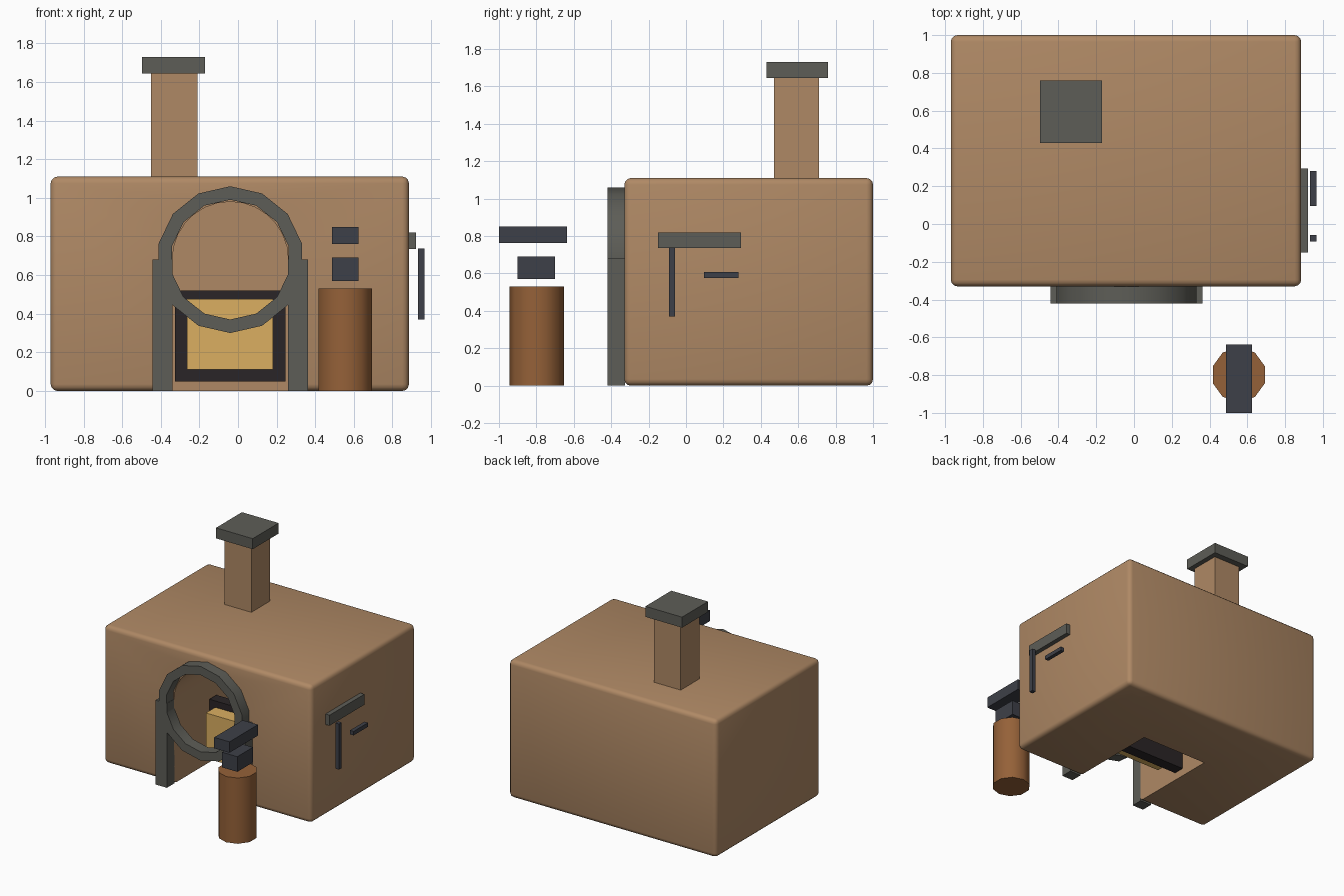
import bpy, bmesh, math

if "Cube" in bpy.data.objects:
    bpy.data.objects.remove(bpy.data.objects["Cube"])


def material(name, rgb):
    m = bpy.data.materials.new(name)
    m.diffuse_color = (*rgb, 1)
    m.use_nodes = True
    m.node_tree.nodes["Principled BSDF"].inputs["Base Color"].default_value = m.diffuse_color
    return m


BRICK = material("brick", (0.43, 0.25, 0.13))
STONE = material("stone", (0.11, 0.11, 0.095))
SOOT = material("soot", (0.023, 0.018, 0.02))
GLOW = material("glow", (0.71, 0.43, 0.12))
IRON = material("iron", (0.048, 0.051, 0.065))
WOOD = material("wood", (0.30, 0.12, 0.04))


def finish(name, bm, mat):
    bmesh.ops.recalc_face_normals(bm, faces=bm.faces)
    me = bpy.data.meshes.new(name)
    bm.to_mesh(me)
    bm.free()
    ob = bpy.data.objects.new(name, me)
    bpy.context.collection.objects.link(ob)
    if mat:
        me.materials.append(mat)
    return ob


def box(name, x, y, z, mat):
    """Box from (min, max) ranges on each axis."""
    bm = bmesh.new()
    bmesh.ops.create_cube(bm, size=1)
    for v in bm.verts:
        v.co = [(r[0] + r[1]) / 2 + c * (r[1] - r[0]) for r, c in zip((x, y, z), v.co)]
    return finish(name, bm, mat)


def smooth(ob, degrees):
    bpy.ops.object.select_all(action='DESELECT')
    ob.select_set(True)
    bpy.context.view_layer.objects.active = ob
    bpy.ops.object.shade_smooth_by_angle(angle=math.radians(degrees))


CX, CZ = -0.04, 0.68  # centre of the arch

# forge body with rounded edges and an arched hollow
body = box("forge_body", (-0.97, 0.885), (-0.33, 1.0), (0, 1.11), BRICK)
bev = body.modifiers.new("round_edges", 'BEVEL')
bev.width, bev.segments = 0.035, 3

bm = bmesh.new()
profile = [(CX - 0.3, -0.1), (CX + 0.3, -0.1)]
profile += [(CX + 0.3 * math.cos(a), CZ + 0.3 * math.sin(a))
            for a in (math.pi * i / 14 for i in range(15))]
face = bm.faces.new([bm.verts.new((px, -0.5, pz)) for px, pz in profile])
ext = bmesh.ops.extrude_face_region(bm, geom=[face])
for v in (g for g in ext["geom"] if isinstance(g, bmesh.types.BMVert)):
    v.co.y = 0.43
cutter = finish("hollow_cutter", bm, None)
cutter.hide_render = True
cut = body.modifiers.new("hollow", 'BOOLEAN')
cut.operation, cut.object, cut.solver = 'DIFFERENCE', cutter, 'EXACT'
bpy.context.view_layer.objects.active = body
for mod in ("round_edges", "hollow"):
    bpy.ops.object.modifier_apply(modifier=mod)
bpy.data.objects.remove(cutter)
smooth(body, 35)

# fourteen-sided stone ring around the mouth
bm = bmesh.new()
N = 14
rows = []
for i in range(N):
    a = math.pi / 2 + 2 * math.pi * i / N
    rows.append([bm.verts.new((CX + r * math.cos(a), y, CZ + r * math.sin(a)))
                 for r, y in ((0.38, -0.42), (0.31, -0.42), (0.31, -0.325), (0.38, -0.325))])
for i in range(N):
    p, q = rows[i], rows[(i + 1) % N]
    for j in range(4):
        k = (j + 1) % 4
        bm.faces.new((p[j], p[k], q[k], q[j]))
smooth(finish("arch_ring", bm, STONE), 30)

# posts either side of the mouth
for side, s in (("left", -1), ("right", 1)):
    xs = sorted((CX + s * 0.3, CX + s * 0.402))
    box(side + "_post", xs, (-0.42, -0.325), (0, 0.68), STONE)

# fire bed inside
box("hearth_back", (-0.325, 0.245), (0.10, 0.19), (0.05, 0.52), SOOT)
box("fire_glow", (-0.265, 0.18), (-0.03, 0.09), (0.11, 0.475), GLOW)

# chimney
box("chimney", (-0.45, -0.21), (0.47, 0.71), (1.05, 1.645), BRICK)
box("chimney_cap", (-0.497, -0.17), (0.43, 0.76), (1.645, 1.73), STONE)

# tool rack on the side wall
box("tool_rack", (0.88, 0.922), (-0.15, 0.295), (0.735, 0.82), STONE)
box("tool_handle", (0.933, 0.965), (-0.092, -0.058), (0.37, 0.738), IRON)
box("tool_bar", (0.933, 0.965), (0.095, 0.28), (0.575, 0.607), IRON)

# ten-sided stump with anvil
bm = bmesh.new()
bmesh.ops.create_cone(bm, cap_ends=True, segments=10, radius1=0.145, radius2=0.145, depth=0.53)
for v in bm.verts:
    a = math.pi / 2 + 2 * math.pi / 10 * round(math.atan2(v.co.y, v.co.x) / (2 * math.pi / 10) + 0.01)
    v.co.x, v.co.y = 0.145 * math.cos(a), 0.145 * math.sin(a)
stump = finish("stump", bm, WOOD)
stump.location = (0.555, -0.798, 0.265)
smooth(stump, 40)
box("anvil_base", (0.488, 0.624), (-0.90, -0.70), (0.57, 0.692), IRON)
box("anvil_top", (0.488, 0.624), (-1.0, -0.637), (0.762, 0.85), IRON)
